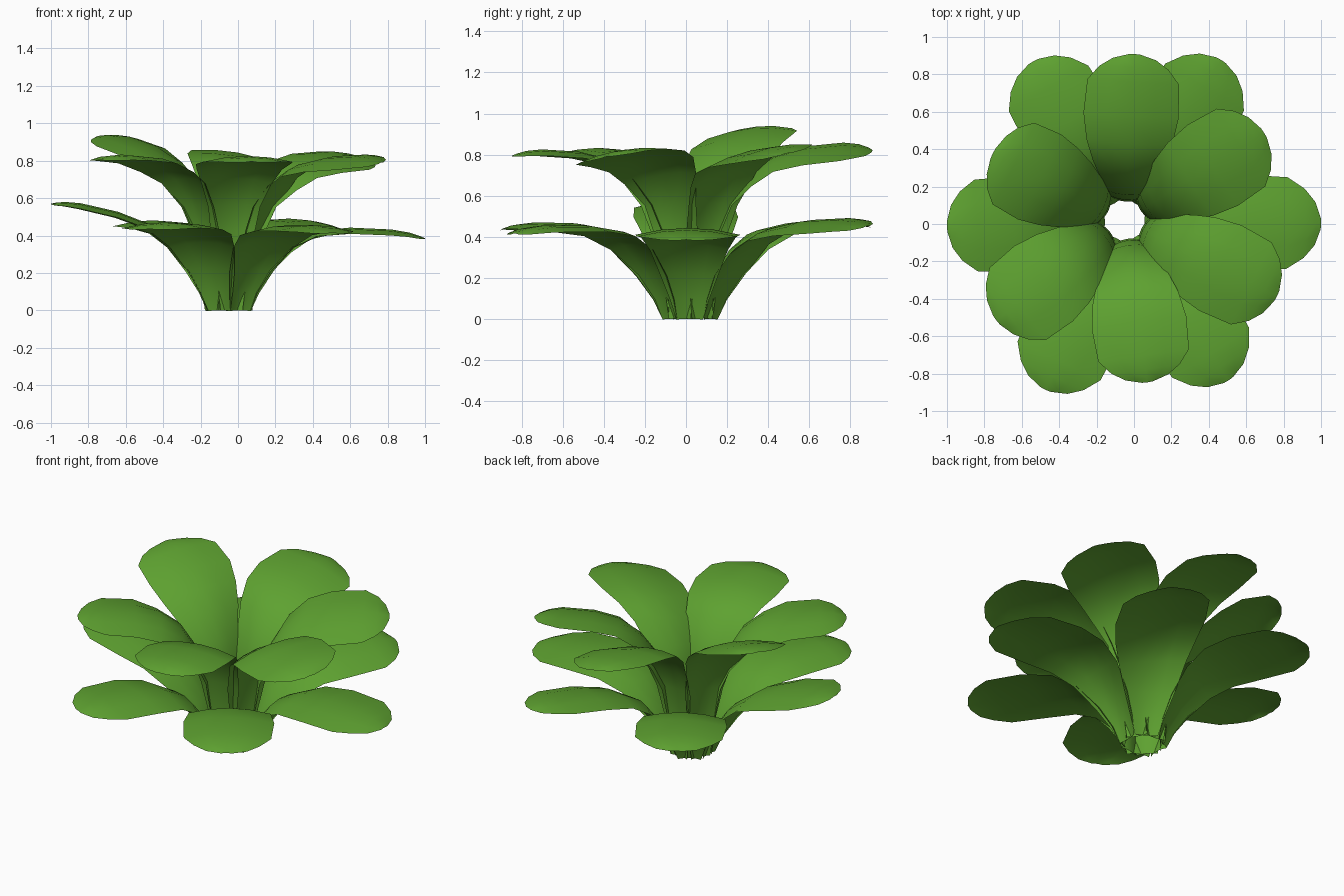
import bpy, bmesh, math
from mathutils import Vector, Matrix

cube = bpy.data.objects.get("Cube")
if cube:
    bpy.data.objects.remove(cube, do_unlink=True)

# Leaf green
green = bpy.data.materials.new("leaf_green")
green.use_nodes = True
colour = (0.112, 0.36, 0.03, 1)
green.diffuse_color = colour
bsdf = green.node_tree.nodes["Principled BSDF"]
bsdf.inputs["Base Color"].default_value = colour
bsdf.inputs["Roughness"].default_value = 0.8

# Leaf midribs: distance from the centre, height, half width
BLADE = [(0.20, 0.225, 0.14), (0.31, 0.365, 0.19), (0.45, 0.435, 0.23),
         (0.62, 0.465, 0.255), (0.83, 0.47, 0.245), (0.92, 0.46, 0.185),
         (0.975, 0.445, 0.115), (1.0, 0.435, 0.03)]
LOWER_RIB = [(0.105, 0.0, 0.065), (0.135, 0.10, 0.095)] + BLADE
UPPER_RIB = [(0.10, 0.0, 0.06), (0.11, 0.22, 0.085), (0.14, 0.43, 0.12)]
UPPER_RIB += [(r, z + 0.34, w) for r, z, w in BLADE]
ACROSS = (-1, -0.5, 0, 0.5, 1)
CENTRE = Vector((-0.05, 0.02, 0))


def make_leaf(name, shape, angle, reach, lift, roll):
    """Arched sheet whose long edges curl away from the crown."""
    start = shape[0][0]
    scale = (reach - start) / (1 - start)
    rib = [Vector((start + (r - start) * scale, 0,
                   z + lift * max(0, r - 0.3) / 0.7)) for r, z, w in shape]
    turn = Matrix.Rotation(math.radians(angle), 4, "Z")
    bm = bmesh.new()
    rows = []
    for i, p in enumerate(rib):
        along = rib[min(i + 1, len(rib) - 1)] - rib[max(i - 1, 0)]
        under = Vector((along.z, 0, -along.x)).normalized()
        w = shape[i][2]
        # The stem is curled more than the blade, and only the blade rolls
        tilt = roll if p.x > 0.25 else 0
        curl = 0.13 if p.x > 0.4 else 0.2
        rows.append([bm.verts.new(CENTRE + turn @ (p + Vector((0, v * w, tilt * v * w))
                                                   + under * (curl * w * v * v)))
                     for v in ACROSS])
    for a, b in zip(rows, rows[1:]):
        for j in range(len(ACROSS) - 1):
            bm.faces.new((a[j], b[j], b[j + 1], a[j + 1]))
    mesh = bpy.data.meshes.new(name)
    bm.to_mesh(mesh)
    bm.free()
    mesh.materials.append(green)
    mesh.shade_smooth()
    obj = bpy.data.objects.new(name, mesh)
    bpy.context.collection.objects.link(obj)


# Two whorls of six leaves: angle, reach, lift of the tip, sideways roll
LOWER = [(-1, 1.05, -0.05, 0), (59, 1.0, 0.015, 0.14), (120, 0.98, 0.015, 0),
         (182, 0.95, 0.135, 0), (245, 1.0, 0.0, 0), (303, 1.02, -0.02, 0)]
UPPER = [(32, 0.88, 0.03, 0.2), (86.5, 0.89, 0.045, 0.18), (153, 0.79, 0.155, -0.08),
         (218, 0.87, 0.03, 0), (278, 0.875, 0.02, 0), (333.5, 0.91, 0.015, 0.16)]
for tier, shape, leaves in (("lower", LOWER_RIB, LOWER), ("upper", UPPER_RIB, UPPER)):
    for n, (angle, reach, lift, roll) in enumerate(leaves, 1):
        make_leaf(f"{tier}_leaf_{n}", shape, angle, reach, lift, roll)
